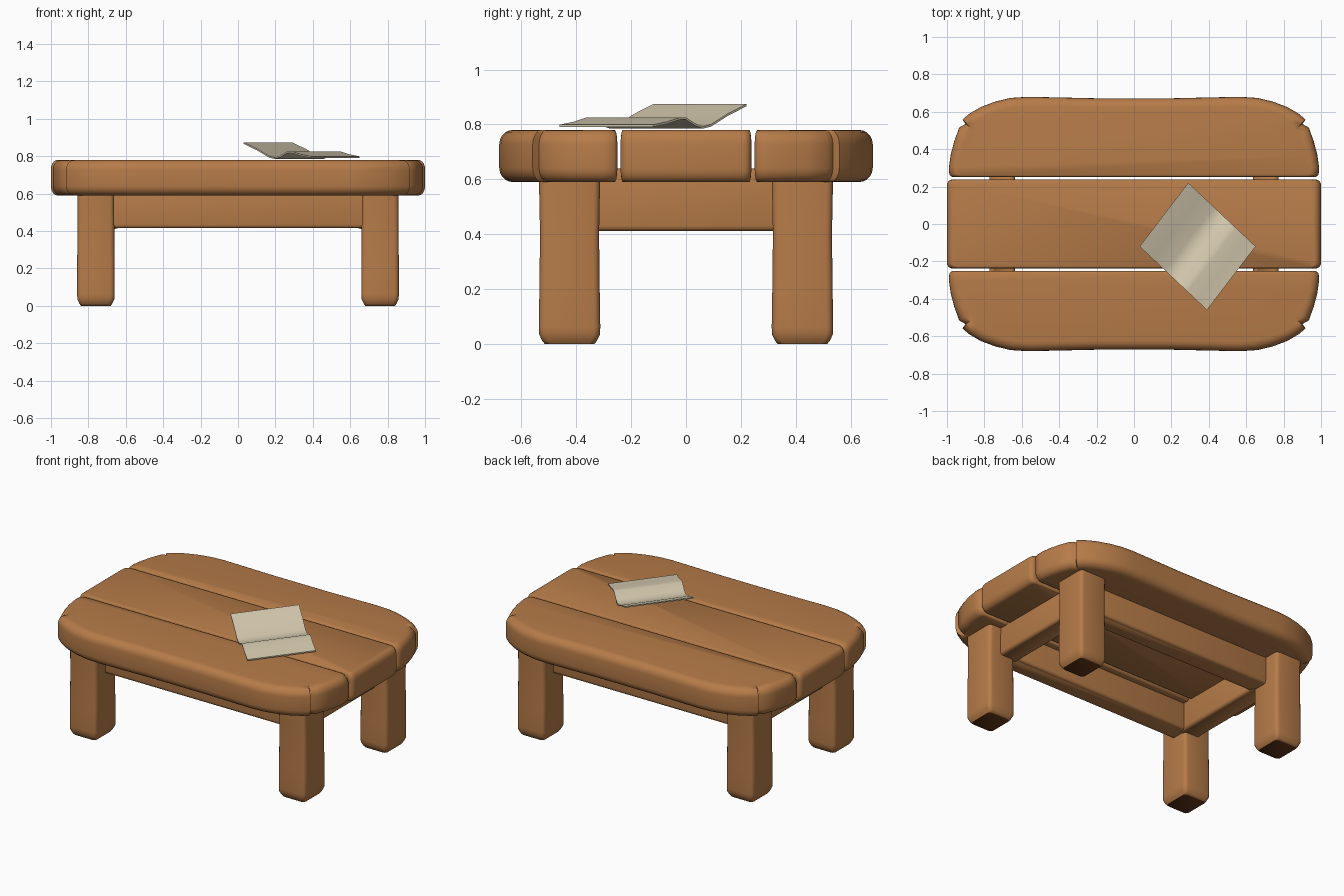
import bpy, bmesh, math
from mathutils import Vector

if "Cube" in bpy.data.objects:
    bpy.data.objects.remove(bpy.data.objects["Cube"], do_unlink=True)


def material(name, color):
    mat = bpy.data.materials.new(name)
    mat.use_nodes = True
    mat.diffuse_color = color
    mat.node_tree.nodes["Principled BSDF"].inputs["Base Color"].default_value = color
    return mat


wood = material("warm_wood", (0.47, 0.20, 0.066, 1))
dark_wood = material("dark_wood", (0.12, 0.035, 0.009, 1))
paper = material("aged_paper", (0.68, 0.60, 0.44, 1))


def finish(name, bm, mats, angle=50):
    bmesh.ops.recalc_face_normals(bm, faces=bm.faces)
    mesh = bpy.data.meshes.new(name)
    bm.to_mesh(mesh)
    bm.free()
    obj = bpy.data.objects.new(name, mesh)
    bpy.context.collection.objects.link(obj)
    for mat in mats:
        mesh.materials.append(mat)
    bpy.ops.object.select_all(action="DESELECT")
    obj.select_set(True)
    bpy.context.view_layer.objects.active = obj
    bpy.ops.object.shade_smooth_by_angle(angle=math.radians(angle))
    return obj


def loft(name, outline, rings, center=(0, 0), mats=(wood,)):
    """Stack scaled copies of an outline; each ring is (z, x scale, y scale)."""
    bm = bmesh.new()
    cx, cy = center
    loops = [[bm.verts.new((cx + x * sx, cy + y * sy, z)) for x, y in outline]
             for z, sx, sy in rings]
    n = len(outline)
    for low, high in zip(loops, loops[1:]):
        for i in range(n):
            j = (i + 1) % n
            bm.faces.new((low[i], low[j], high[j], high[i]))
    bm.faces.new(loops[0][::-1])
    bm.faces.new(loops[-1])
    return finish(name, bm, mats)


def rounded_rect(hx, hy, r, seg=4):
    pts = []
    for k, (sx, sy) in enumerate(((1, 1), (-1, 1), (-1, -1), (1, -1))):
        for s in range(seg + 1):
            a = math.pi / 2 * (k + s / seg)
            pts.append((sx * (hx - r) + r * math.cos(a), sy * (hy - r) + r * math.sin(a)))
    return pts


def rounded_rings(z0, z1, radius, inset_x, inset_y, seg=5):
    """Ring list with softened lower and upper edges."""
    low = []
    for s in range(seg + 1):
        a = math.pi / 2 * s / seg
        e = 1 - math.sin(a)
        low.append((radius * (1 - math.cos(a)), 1 - inset_x * e, 1 - inset_y * e))
    return ([(z0 + d, x, y) for d, x, y in low]
            + [(z1 - d, x, y) for d, x, y in reversed(low)])


# Tabletop planks
top_rings = rounded_rings(0.59, 0.78, 0.05, 0.035, 0.035)
loft("middle_plank", rounded_rect(1.0, 0.238, 0.03), top_rings)

half_edge = [(0.97, 0.25), (0.987, 0.262), (0.99, 0.30), (0.98, 0.37), (0.962, 0.44),
             (0.935, 0.515), (0.90, 0.535), (0.918, 0.558), (0.88, 0.59), (0.82, 0.625),
             (0.74, 0.655), (0.66, 0.674), (0.57, 0.68), (0.42, 0.677), (0.2, 0.672)]
pivot = 0.32
outer_rings = rounded_rings(0.59, 0.78, 0.052, 0.045, 0.14)
for side, label in ((-1, "front"), (1, "back")):
    edge = half_edge + [(-x, y) for x, y in reversed(half_edge)]
    loft(label + "_plank", [(x, side * (y - pivot)) for x, y in edge],
         outer_rings, (0, side * pivot))

# Legs with worn dark soles
leg_rings = [(0, 0.80, 0.80), (0.012, 0.88, 0.89), (0.035, 0.985, 0.985), (0.06, 1, 1),
             (0.2, 1, 0.98), (0.4, 0.985, 0.96), (0.52, 0.98, 0.98), (0.62, 0.98, 1)]
for sx, xname in ((-1, "right"), (1, "left")):
    for sy, yname in ((-1, "front"), (1, "back")):
        leg = loft(f"{yname}_{xname}_leg", rounded_rect(0.1, 0.112, 0.025, 3), leg_rings,
                   (sx * 0.76, sy * 0.424), (wood, dark_wood))
        for face in leg.data.polygons:
            if face.normal.z < -0.9 and face.center.z < 0.1:
                face.material_index = 1

# Rails under the top
long_rings = rounded_rings(0.415, 0.64, 0.02, 0.003, 0.25, 3)
side_rings = rounded_rings(0.412, 0.64, 0.02, 0.25, 0.01, 3)
for s, yname, xname in ((-1, "front", "right"), (1, "back", "left")):
    loft(yname + "_rail", rounded_rect(0.70, 0.068, 0.015, 3), long_rings, (0, s * 0.365))
    loft(xname + "_rail", rounded_rect(0.068, 0.34, 0.015, 3), side_rings, (s * 0.705, 0))

# Folded sheet: a creased strip swept along its fold direction
corner = Vector((0.03, -0.12, 0))
across = Vector((0.36, -0.34, 0))
along = Vector((0.26, 0.34, 0))
creases = [(0, 0.87), (0.2, 0.835), (0.38, 0.796), (0.46, 0.789), (0.54, 0.798),
           (0.65, 0.822), (0.71, 0.822), (0.85, 0.806), (1, 0.795)]
bm = bmesh.new()
rows = []
for t, z in creases:
    base = corner + across * t
    rows.append([bm.verts.new(base + along * u + Vector((0, 0, z + dz)))
                 for u, dz in ((0, -0.004), (1, -0.004), (1, 0.004), (0, 0.004))])
for a, b in zip(rows, rows[1:]):
    for i in range(4):
        j = (i + 1) % 4
        bm.faces.new((a[i], a[j], b[j], b[i]))
bm.faces.new(rows[0])
bm.faces.new(rows[-1][::-1])
finish("folded_sheet", bm, (paper,), 40)
